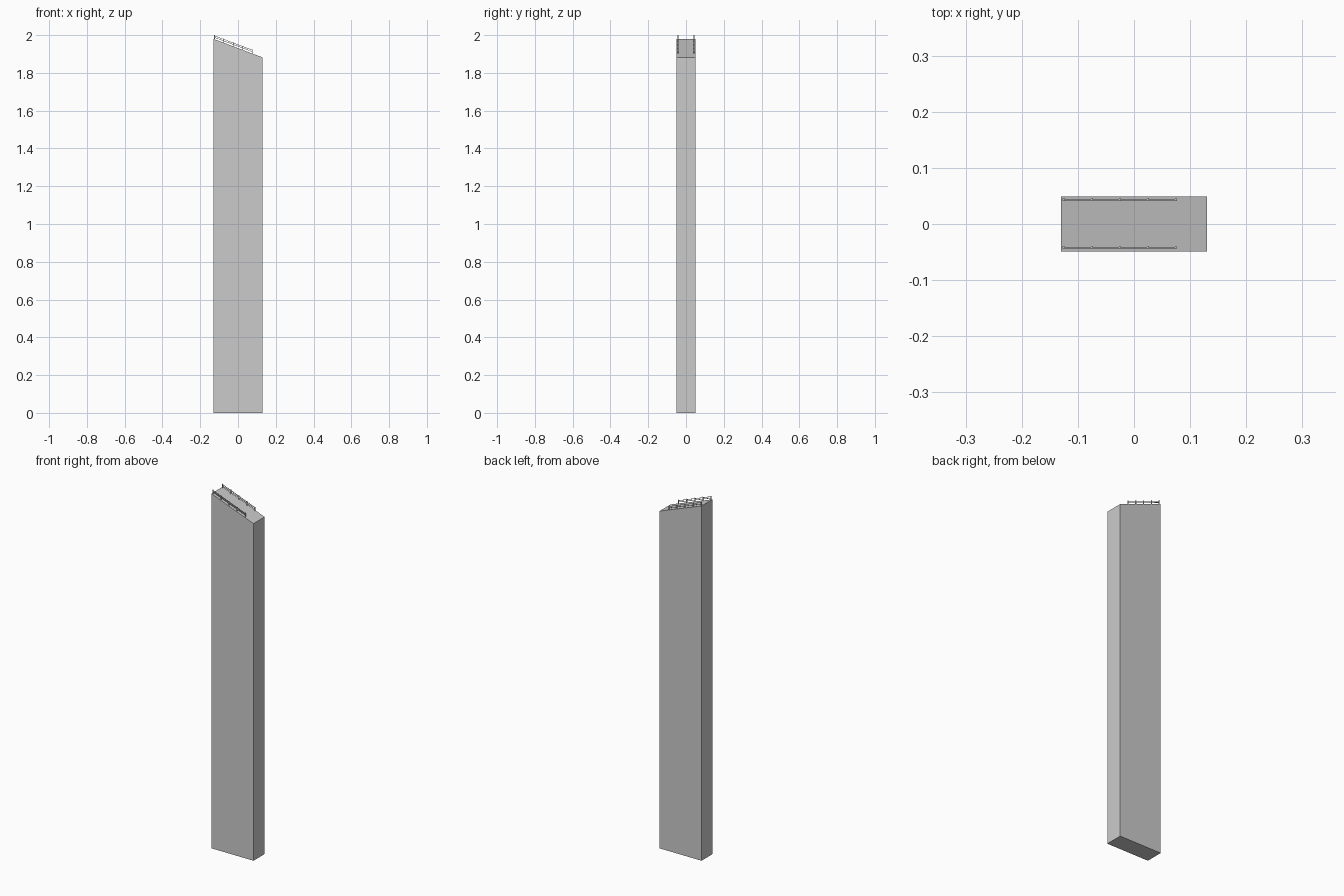
import bpy, bmesh, math

if "Cube" in bpy.data.objects:
    bpy.data.objects.remove(bpy.data.objects["Cube"])

HX, HY = 0.13, 0.049          # tower half width and depth
Z_HIGH, Z_LOW = 1.98, 1.882   # sloped roof heights at -x and +x
SLOPE = (Z_LOW - Z_HIGH) / (2 * HX)


def roof_z(x):
    return Z_HIGH + SLOPE * (x + HX)


def prism(name, profile, y0, y1):
    """Extrude an x-z profile between two y positions."""
    bm = bmesh.new()
    face = bm.faces.new([bm.verts.new((x, y0, z)) for x, z in profile])
    ext = bmesh.ops.extrude_face_region(bm, geom=[face])
    moved = [g for g in ext["geom"] if isinstance(g, bmesh.types.BMVert)]
    bmesh.ops.translate(bm, verts=moved, vec=(0, y1 - y0, 0))
    bmesh.ops.recalc_face_normals(bm, faces=bm.faces)
    mesh = bpy.data.meshes.new(name)
    bm.to_mesh(mesh)
    bm.free()
    obj = bpy.data.objects.new(name, mesh)
    bpy.context.collection.objects.link(obj)
    return obj


# Tower body with a sloped roof
prism("tower_body", [(-HX, 0), (HX, 0), (HX, Z_LOW), (-HX, Z_HIGH)], -HY, HY)

# Roof railings along both long edges
R = 0.002
X0, X1 = -0.125, 0.075
for side, y in (("front", -0.042), ("back", 0.043)):
    for i in range(5):
        x = X0 + i * (X1 - X0) / 4
        z = roof_z(x)
        prism(f"{side}_rail_post_{i + 1}",
              [(x - R, z - 0.003), (x + R, z - 0.003), (x + R, z + 0.022), (x - R, z + 0.022)],
              y - R, y + R)
    for label, h in (("top", 0.018), ("middle", 0.010)):
        a, b = roof_z(X0) + h, roof_z(X1) + h
        t = 0.0013
        prism(f"{side}_{label}_rail",
              [(X0, a - t), (X1, b - t), (X1, b + t), (X0, a + t)], y - t, y + t)
